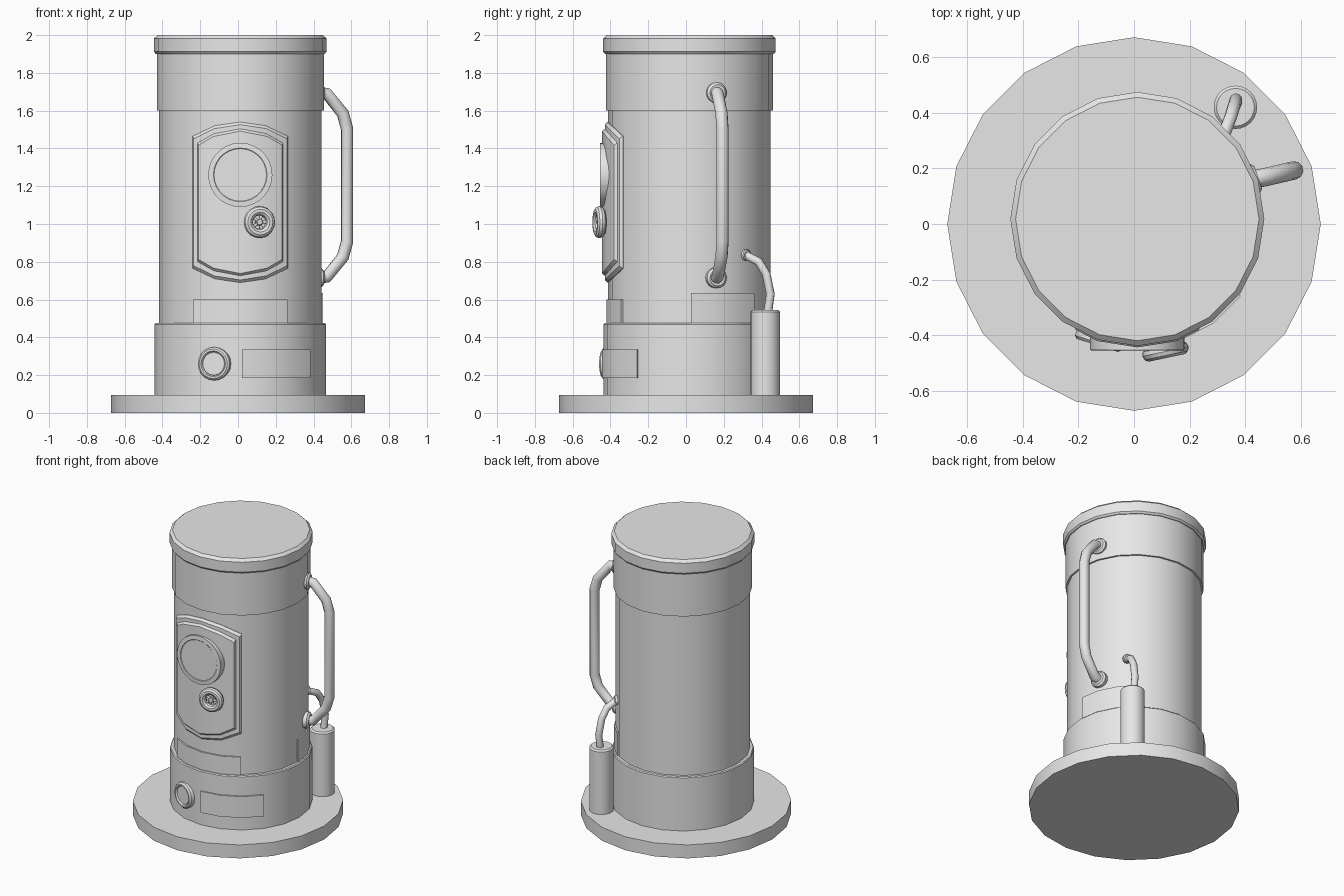
import bpy, bmesh, math
from mathutils import Matrix, Vector

if "Cube" in bpy.data.objects:
    bpy.data.objects.remove(bpy.data.objects["Cube"], do_unlink=True)

CX, CY = 0.012, 0.018          # axis of the tower
STEP = 18                      # degrees per tower side

grey = bpy.data.materials.new("plain_grey")
grey.use_nodes = True
grey.diffuse_color = (0.8, 0.8, 0.8, 1)
grey.node_tree.nodes["Principled BSDF"].inputs["Base Color"].default_value = (0.8, 0.8, 0.8, 1)


def finish(obj, angle=30):
    if not obj.data.materials:
        obj.data.materials.append(grey)
    bpy.ops.object.select_all(action='DESELECT')
    obj.select_set(True)
    bpy.context.view_layer.objects.active = obj
    bpy.ops.object.shade_smooth_by_angle(angle=math.radians(angle))
    return obj


def from_bmesh(name, bm):
    bmesh.ops.remove_doubles(bm, verts=bm.verts, dist=1e-5)
    bmesh.ops.recalc_face_normals(bm, faces=bm.faces)
    mesh = bpy.data.meshes.new(name)
    bm.to_mesh(mesh)
    bm.free()
    obj = bpy.data.objects.new(name, mesh)
    bpy.context.collection.objects.link(obj)
    return finish(obj)


def lathe(name, profile, matrix, sides=20):
    """Spin a (radius, height) profile around the local z axis."""
    bm = bmesh.new()
    verts = [bm.verts.new((r, 0, h)) for r, h in profile]
    edges = [bm.edges.new(pair) for pair in zip(verts, verts[1:])]
    bmesh.ops.spin(bm, geom=verts + edges, cent=(0, 0, 0), axis=(0, 0, 1),
                   angle=math.tau, steps=sides, use_merge=True)
    bm.transform(matrix)
    return from_bmesh(name, bm)


def drum(r, z0, z1, bevel=0.0):
    """Closed drum profile with an optional bevelled top edge."""
    return [(0, z0), (r, z0), (r, z1 - bevel), (r - bevel, z1), (0, z1)]


def ring(major, minor, n=10):
    return [(major + minor * math.cos(math.tau * i / n),
             minor * math.sin(math.tau * i / n)) for i in range(n + 1)]


def radial(t, r, z):
    """Frame on the tower wall, local z outward; t is degrees from the front."""
    s, c = math.sin(math.radians(t)), math.cos(math.radians(t))
    return Matrix(((c, 0, s, CX + r * s), (s, 0, -c, CY - r * c),
                   (0, 1, 0, z), (0, 0, 0, 1)))


def wall_point(t, r, z):
    # radius follows the flat sides of the tower
    half = math.radians(STEP / 2)
    r *= math.cos(half) / math.cos(math.radians(t % STEP) - half)
    return radial(t, r, z).to_translation()


def wall_plate(name, r, t0, t1, z0, z1, rings, arch=0.0):
    """Plate wrapped on the wall; rings are (inset, outward offset)."""
    bm = bmesh.new()
    inner = [k * STEP for k in range(-20, 20) if t0 + 1 < k * STEP < t1 - 1]
    mid, loops = (t0 + t1) / 2, []
    for inset, off in rings:
        d = math.degrees(inset / r)
        cols = [t0 + d] + inner + [t1 - d]
        half = (t1 - t0) / 2 - d
        rise = [arch * (1 - ((t - mid) / half) ** 2) for t in cols]
        low = [bm.verts.new(wall_point(t, r + off, z0 + inset - a)) for t, a in zip(cols, rise)]
        high = [bm.verts.new(wall_point(t, r + off, z1 - inset + a)) for t, a in zip(cols, rise)]
        loops.append(low + high[::-1])
    for a, b in zip(loops, loops[1:]):
        for i in range(len(a)):
            j = (i + 1) % len(a)
            bm.faces.new((a[i], a[j], b[j], b[i]))
    n = len(low)
    for i in range(n - 1):
        bm.faces.new((low[i], low[i + 1], high[i + 1], high[i]))
    return from_bmesh(name, bm)


def tube(name, points, radius):
    curve = bpy.data.curves.new(name, 'CURVE')
    curve.dimensions = '3D'
    curve.bevel_depth, curve.bevel_resolution = radius, 3
    curve.use_fill_caps = True
    spline = curve.splines.new('POLY')
    spline.points.add(len(points) - 1)
    for p, co in zip(spline.points, points):
        p.co = (*co, 1)
    obj = bpy.data.objects.new(name, curve)
    bpy.context.collection.objects.link(obj)
    bpy.ops.object.select_all(action='DESELECT')
    obj.select_set(True)
    bpy.context.view_layer.objects.active = obj
    bpy.ops.object.convert(target='MESH')
    return finish(bpy.context.view_layer.objects.active, 50)


# Floor disc and stacked tower drums
axis = Matrix.Translation((CX, CY, 0))
lathe("floor_disc", drum(0.672, 0, 0.095), Matrix())
lathe("tower_skirt", drum(0.455, 0.09, 0.475, 0.006), axis)
lathe("tower_body", drum(0.43, 0.45, 1.62), axis)
lathe("upper_band", drum(0.442, 1.6, 1.91), axis)
lathe("top_cap", [(0, 1.9), (0.447, 1.9), (0.457, 1.912), (0.457, 1.982), (0.438, 2.0), (0, 2.0)], axis)

# Plates wrapped around the wall
wall_plate("door_panel", 0.43, -35.5, 35.5, 0.765, 1.465,
           [(0, -0.005), (0, 0.004), (0.014, 0.018), (0.036, 0.018), (0.048, 0.032)], arch=0.075)
flat = [(0, -0.005), (0, 0.01)]
wall_plate("front_plate", 0.43, -34.6, 34.6, 0.475, 0.6, flat)
wall_plate("side_plate", 0.43, 91, 142, 0.475, 0.635, flat)
wall_plate("skirt_plate", 0.455, 1, 53.3, 0.185, 0.335, flat)

# Round window on the door
lathe("door_window", [(0, 0), (0.17, 0), (0.17, 0.072), (0.142, 0.074), (0.139, 0.071), (0, 0.071)],
      radial(0, 0.4, 1.26), 28)

# Hand wheel with hub and spokes
wheel = radial(12, 0.487, 1.01)
lathe("wheel_rim", ring(0.06, 0.025), wheel, 20)
lathe("wheel_hub", drum(0.018, -0.06, 0.012, 0.004), wheel, 10)
for i in range(5):
    a = math.tau * i / 5
    tip = Vector((0.055 * math.cos(a), 0.055 * math.sin(a), 0))
    tube("wheel_spoke", [wheel.to_translation(), wheel @ tip], 0.008)

# Round button on the skirt
button = radial(-17.5, 0.455, 0.26)
lathe("button_rim", [(0.062, -0.02), (0.088, -0.02), (0.088, 0.012), (0.078, 0.022),
                     (0.068, 0.022), (0.062, 0.012), (0.062, -0.02)], button, 20)
lathe("button_face", drum(0.064, -0.02, 0.014, 0.004), button, 20)

# Grab handle
half_path = [(0.43, 0.16, 0.49), (0.47, 0.168, 0.485), (0.555, 0.188, 0.38), (0.577, 0.193, 0.3)]
path = [(x, y, 1.205 + h) for x, y, h in half_path]
path += [(x, y, 1.205 - h) for x, y, h in reversed(half_path)]
tube("grab_handle", path, 0.033)
for z in (1.695, 0.715):
    lathe("handle_mount", drum(0.055, -0.02, 0.03, 0.012), radial(109, 0.43, z), 16)

# Canister and its feed pipe
lathe("canister", drum(0.078, 0.09, 0.545, 0.01), Matrix.Translation((0.365, 0.42, 0)), 24)
tube("feed_pipe", [(0.365, 0.433, 0.53), (0.367, 0.447, 0.63), (0.36, 0.425, 0.735),
                   (0.348, 0.385, 0.8), (0.325, 0.325, 0.83), (0.31, 0.3, 0.838)], 0.023)
lathe("pipe_mount", drum(0.03, -0.02, 0.015, 0.005), radial(134, 0.43, 0.836), 12)
